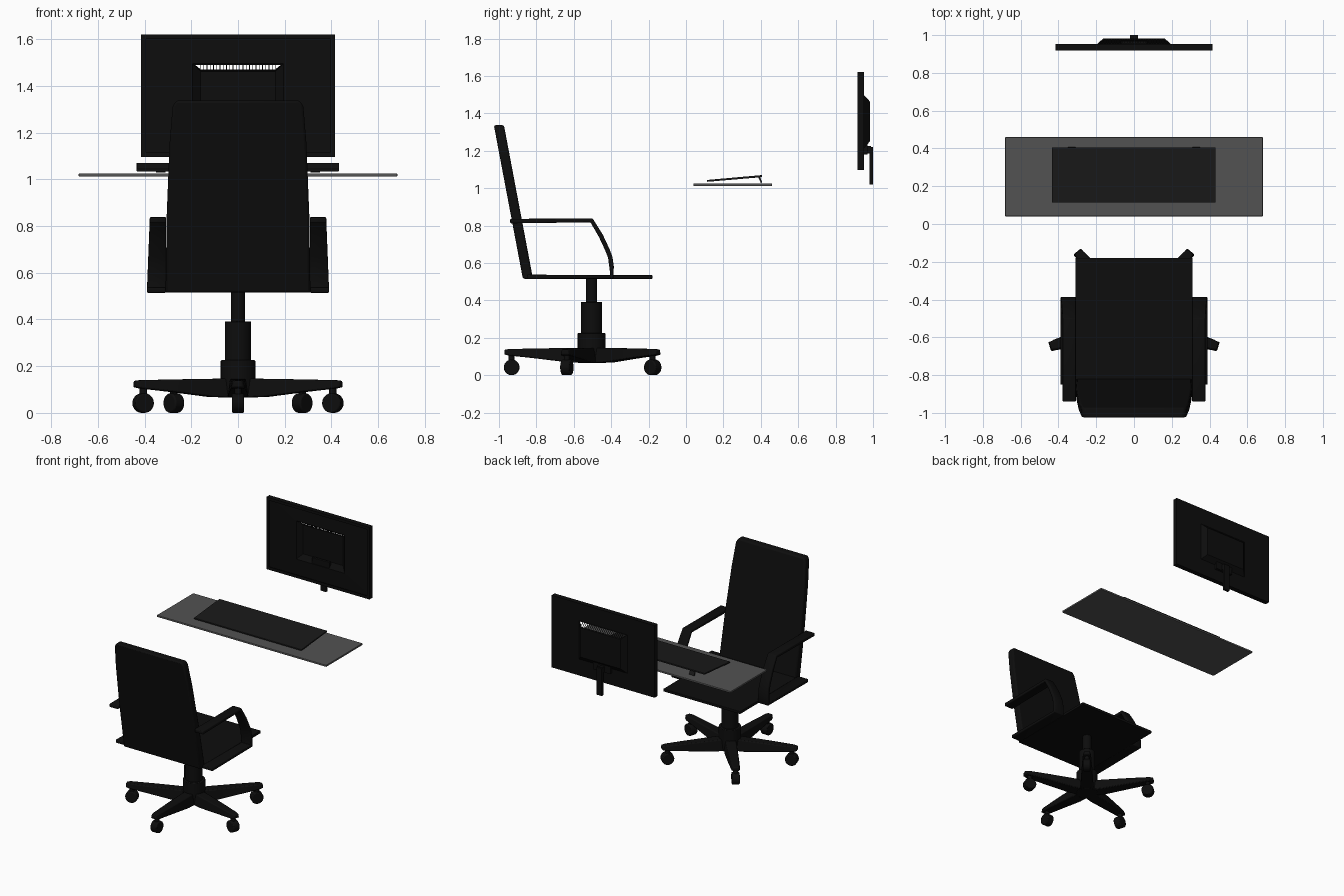
import bpy, bmesh, math
from mathutils import Matrix

if "Cube" in bpy.data.objects:
    bpy.data.objects.remove(bpy.data.objects["Cube"])


def material(name, v):
    m = bpy.data.materials.new(name)
    m.diffuse_color = (v, v, v, 1)
    m.use_nodes = True
    m.node_tree.nodes["Principled BSDF"].inputs["Base Color"].default_value = m.diffuse_color
    return m


BLACK = material("black", 0.004)
DARK = material("dark_plastic", 0.01)
GREY = material("smoked_glass", 0.085)


def finish(name, bm, mat, bevel=0, smooth=False, solid=0, offset=0, cap_normals=True):
    if cap_normals:
        bmesh.ops.recalc_face_normals(bm, faces=bm.faces)
    me = bpy.data.meshes.new(name)
    bm.to_mesh(me)
    bm.free()
    me.materials.append(mat)
    ob = bpy.data.objects.new(name, me)
    bpy.context.collection.objects.link(ob)
    if solid:
        s = ob.modifiers.new("thickness", 'SOLIDIFY')
        s.thickness, s.offset = solid, offset
    if bevel:
        b = ob.modifiers.new("bevel", 'BEVEL')
        b.width, b.segments, b.limit_method = bevel, 2, 'ANGLE'
    if smooth:
        bpy.context.view_layer.objects.active = ob
        ob.select_set(True)
        bpy.ops.object.shade_smooth_by_angle(angle=math.radians(35))
        ob.select_set(False)
    return ob


def loft(rings, caps=(True, True)):
    """Skin a list of closed point rings."""
    bm = bmesh.new()
    vs = [[bm.verts.new(p) for p in r] for r in rings]
    n = len(vs[0])
    for a, b in zip(vs, vs[1:]):
        for i in range(n):
            j = (i + 1) % n
            bm.faces.new((a[i], a[j], b[j], b[i]))
    if caps[0]:
        bm.faces.new(vs[0][::-1])
    if caps[1]:
        bm.faces.new(vs[-1])
    return bm


def box(name, x, y, z, mat=BLACK, bevel=0):
    rings = [[(x[0], y[0], h), (x[1], y[0], h), (x[1], y[1], h), (x[0], y[1], h)] for h in z]
    return finish(name, loft(rings), mat, bevel)


def cylinder(name, r, z0, z1, y):
    bm = bmesh.new()
    bmesh.ops.create_cone(bm, cap_ends=True, segments=32, radius1=r, radius2=r, depth=z1 - z0,
                          matrix=Matrix.Translation((0, y, (z0 + z1) / 2)))
    return finish(name, bm, BLACK, 0.004, True)


# Chair seat and leaning backrest
CY = -0.505
box("seat", (-0.31, 0.31), (-0.86, -0.18), (0.515, 0.535), bevel=0.004)
back = []
for z, w in ((0.515, 0.31), (0.85, 0.305), (1.15, 0.293), (1.31, 0.28), (1.337, 0.265)):
    y = -0.845 - (z - 0.515) * 0.155 / 0.82
    back.append([(-w, y - 0.027, z), (w, y - 0.027, z), (w, y + 0.027, z), (-w, y + 0.027, z)])
finish("backrest", loft(back), BLACK, 0.01, True)

# Armrest bands, one per side
path = [(-0.94, 0.824), (-0.505, 0.828), (-0.455, 0.745), (-0.42, 0.67), (-0.405, 0.63),
        (-0.398, 0.58), (-0.396, 0.526), (-0.85, 0.526)]
for side, label in ((-1, "left"), (1, "right")):
    bm = bmesh.new()
    rows = []
    for y, z in path:
        outer = 0.39 - 0.04 * (z - 0.52)
        rows.append([bm.verts.new((side * x, y, z)) for x in (0.308, outer)])
    for a, b in zip(rows, rows[1:]):
        bm.faces.new((a[0], a[1], b[1], b[0]))
    finish(label + "_armrest", bm, BLACK, 0.005, True, 0.024)

# Gas lift column and hub
cylinder("lift_rod", 0.03, 0.38, 0.52, CY)
cylinder("lift_sleeve", 0.056, 0.21, 0.392, CY)
cylinder("base_hub", 0.074, 0.065, 0.226, CY)

# Five tapered legs, each with a caster
for k, ang in enumerate((50, 130, 198, 270, 342)):
    place = Matrix.Translation((0, CY, 0)) @ Matrix.Rotation(math.radians(ang), 4, 'Z')
    rings = []
    for r, w, lo, hi in ((0.0, 0.045, 0.065, 0.147), (0.12, 0.045, 0.068, 0.146),
                         (0.3, 0.038, 0.09, 0.143), (0.44, 0.03, 0.105, 0.14), (0.466, 0.022, 0.11, 0.137)):
        rings.append([(r, -w, lo), (r, w, lo), (r, w * 0.75, hi), (r, -w * 0.75, hi)])
    bm = loft(rings)
    bm.transform(place)
    finish(f"base_leg_{k + 1}", bm, BLACK, 0.006, True)
    bm = bmesh.new()
    bmesh.ops.create_cone(bm, cap_ends=True, segments=24, radius1=0.042, radius2=0.042, depth=0.052,
                          matrix=Matrix.Translation((0.427, 0, 0.042)) @ Matrix.Rotation(math.pi / 2, 4, 'X'))
    bm.transform(place)
    finish(f"caster_wheel_{k + 1}", bm, BLACK, 0.006, True)
    bm = bmesh.new()
    bmesh.ops.create_cone(bm, cap_ends=True, segments=16, radius1=0.016, radius2=0.016, depth=0.06,
                          matrix=Matrix.Translation((0.427, 0, 0.09)))
    bm.transform(place)
    finish(f"caster_stem_{k + 1}", bm, BLACK, 0, True)

# Desk panel
box("desk_panel", (-0.682, 0.682), (0.04, 0.46), (1.011, 1.025), GREY, 0.004)

# Tilted keyboard with two folding feet
side_profile = [(0.113, 1.034), (0.406, 1.059), (0.406, 1.07), (0.113, 1.044)]
finish("keyboard", loft([[(x, y, z) for y, z in side_profile] for x in (-0.434, 0.432)]), DARK, 0.002)
foot = [(0.385, 1.06), (0.396, 1.06), (0.408, 1.03), (0.4, 1.028)]
for s in (-1, 1):
    finish("keyboard_foot", loft([[(s * 0.33 + d, y, z) for y, z in foot] for d in (-0.02, 0.02)]), DARK)


# Monitor shell: open front, rear bulge with vent slot along its upper slope
def rect(w, z0, z1, y):
    return [(-w, y, z0), (w, y, z0), (w, y, z1), (-w, y, z1)]


bm = loft([rect(0.395, 1.117, 1.6, 0.918), rect(0.415, 1.096, 1.62, 0.918), rect(0.415, 1.096, 1.62, 0.953),
           rect(0.195, 1.215, 1.495, 0.953), rect(0.162, 1.25, 1.463, 0.983)], (False, True))
bmesh.ops.recalc_face_normals(bm, faces=bm.faces)
bm.normal_update()
slope = [f for f in bm.faces if 1.47 < f.calc_center_median().z < 1.49 and 0.96 < f.calc_center_median().y < 0.975]
inset = bmesh.ops.inset_region(bm, faces=slope, thickness=0.009)
bmesh.ops.delete(bm, geom=slope, context='FACES')
if sum(f.normal.y * f.calc_area() for f in bm.faces if f.calc_center_median().y > 0.98) < 0:
    bmesh.ops.reverse_faces(bm, faces=bm.faces)
finish("monitor_shell", bm, BLACK, 0, False, 0.005, -1, False)

# Vent slats
bm = bmesh.new()
for i in range(24):
    x = -0.161 + i * 0.014
    m = (Matrix.Translation((x, 0.967, 1.479)) @ Matrix.Rotation(math.radians(-46), 4, 'X')
         @ Matrix.Diagonal((0.003, 0.034, 0.003, 1)))
    bmesh.ops.create_cube(bm, size=1, matrix=m)
finish("vent_slats", bm, BLACK)

# Mounting bracket and stand post
box("stand_bracket", (-0.07, 0.07), (0.95, 0.97), (1.18, 1.26), BLACK, 0.003)
box("stand_joint", (-0.022, 0.022), (0.965, 0.99), (1.185, 1.225))
box("stand_post", (-0.022, 0.022), (0.98, 1.0), (1.02, 1.22), BLACK, 0.002)
